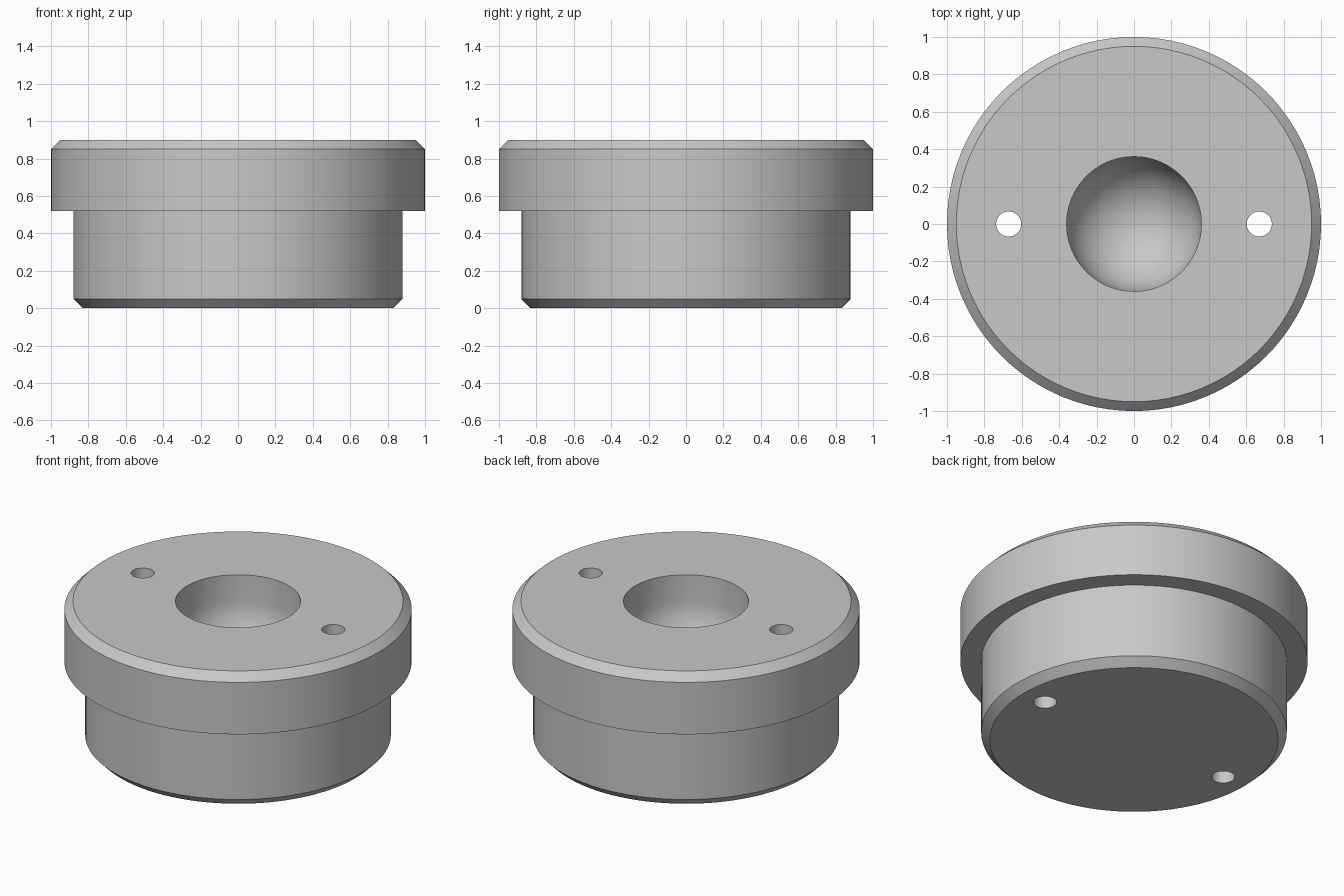
import bpy
import bmesh
from math import pi, sin, cos, radians

SIDES = 96

if "Cube" in bpy.data.objects:
    bpy.data.objects.remove(bpy.data.objects["Cube"], do_unlink=True)

# Plain grey metal
grey = bpy.data.materials.new("grey_metal")
grey.use_nodes = True
colour = (0.58, 0.58, 0.58, 1)
grey.diffuse_color = colour
grey.node_tree.nodes["Principled BSDF"].inputs["Base Color"].default_value = colour


def lathe(name, profile):
    """Turn an (r, z) profile around the z axis."""
    bm = bmesh.new()
    verts = [bm.verts.new((r, 0, z)) for r, z in profile]
    edges = [bm.edges.new(pair) for pair in zip(verts, verts[1:])]
    bmesh.ops.spin(bm, geom=verts + edges, cent=(0, 0, 0), axis=(0, 0, 1),
                   angle=2 * pi, steps=SIDES, use_merge=True)
    bmesh.ops.remove_doubles(bm, verts=bm.verts[:], dist=0.0001)
    bmesh.ops.recalc_face_normals(bm, faces=bm.faces[:])
    mesh = bpy.data.meshes.new(name)
    bm.to_mesh(mesh)
    bm.free()
    mesh.materials.append(grey)
    obj = bpy.data.objects.new(name, mesh)
    bpy.context.collection.objects.link(obj)
    return obj


# Stepped body with chamfered rims and a round-bottomed socket in the top
height, socket_r, socket_z = 0.9, 0.36, 0.74
outer = [(0, 0), (0.83, 0), (0.88, 0.05), (0.88, 0.52),
         (1, 0.52), (1, 0.85), (0.95, height), (socket_r, height)]
bowl = [(socket_r * cos(a), socket_z - socket_r * sin(a))
        for a in (radians(5 * i) for i in range(18))]
body = lathe("flanged_body", outer + bowl + [(0, socket_z - socket_r)])

# Two pin holes right through, left and right
for side in (-1, 1):
    bpy.ops.mesh.primitive_cylinder_add(vertices=48, radius=0.067, depth=2,
                                        location=(0.67 * side, 0, height / 2))
    cutter = bpy.context.object
    cutter.name = "pin_hole_cutter"
    cutter.hide_render = True
    cutter.data.materials.append(grey)
    cut = body.modifiers.new("pin_hole", 'BOOLEAN')
    cut.operation = 'DIFFERENCE'
    cut.solver = 'EXACT'
    cut.object = cutter
    bpy.context.view_layer.objects.active = body
    bpy.ops.object.modifier_apply(modifier=cut.name)
    bpy.data.objects.remove(cutter, do_unlink=True)

# Smooth turned surfaces, crisp machined edges
bpy.ops.object.select_all(action='DESELECT')
body.select_set(True)
bpy.context.view_layer.objects.active = body
bpy.ops.object.shade_smooth_by_angle(angle=radians(30))
